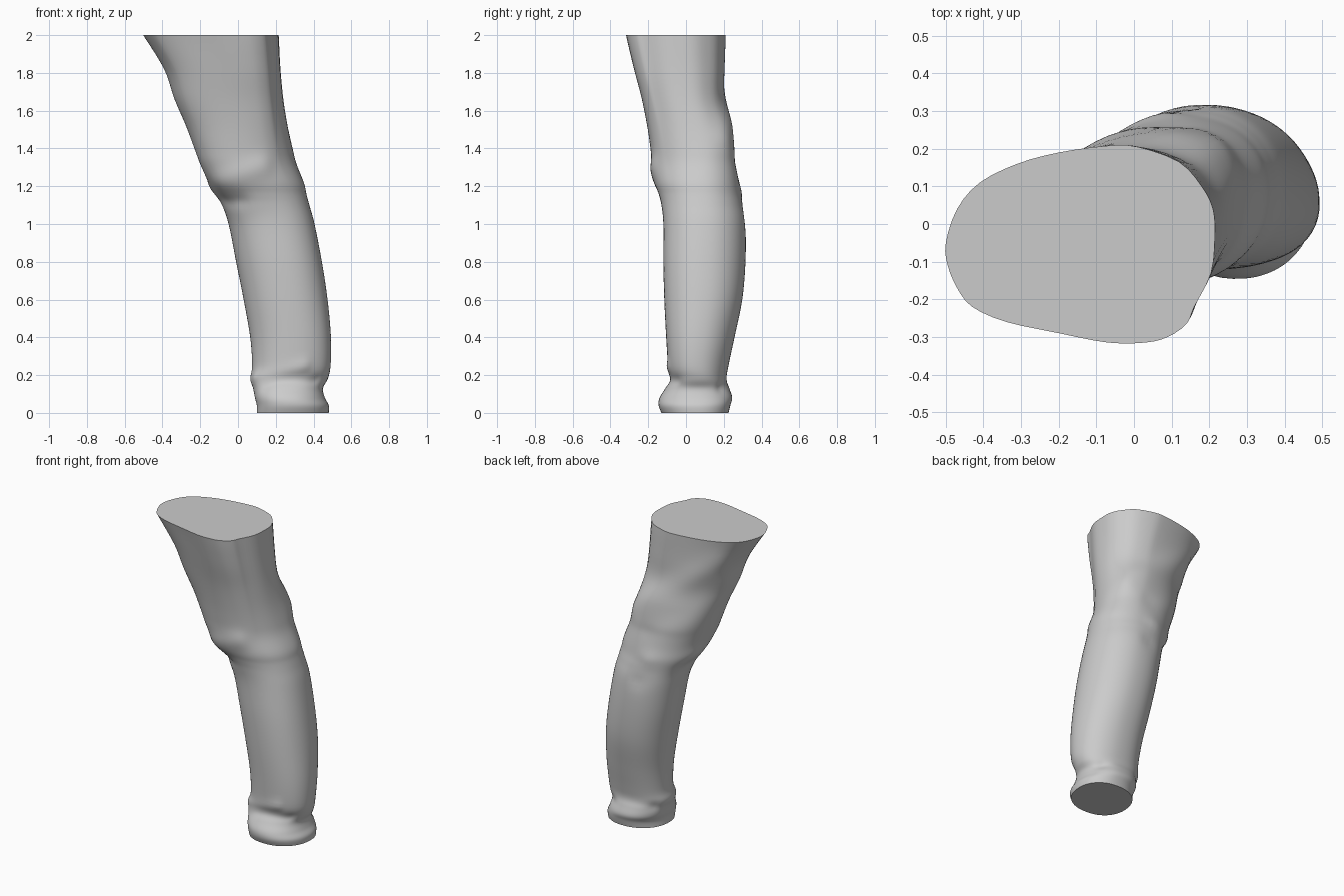
import bpy, bmesh, math
from mathutils import Vector

# Leg profile: height, left x, right x, front y, back y, skew of the oval
PROFILE = [
    (0.00, 0.10, 0.48, -0.13, 0.225, -0.08), (0.04, 0.10, 0.48, -0.145, 0.235, -0.08),
    (0.08, 0.09, 0.46, -0.14, 0.245, -0.06), (0.13, 0.08, 0.45, -0.11, 0.23, -0.04),
    (0.18, 0.065, 0.475, -0.085, 0.215, 0), (0.25, 0.075, 0.49, -0.095, 0.225, 0.06),
    (0.40, 0.065, 0.492, -0.105, 0.257, 0.07), (0.60, 0.03, 0.474, -0.115, 0.298, 0.06),
    (0.80, -0.01, 0.444, -0.12, 0.315, 0.06), (1.00, -0.05, 0.405, -0.12, 0.315, 0.04),
    (1.10, -0.09, 0.378, -0.13, 0.30, 0), (1.16, -0.125, 0.362, -0.145, 0.288, -0.04),
    (1.22, -0.155, 0.348, -0.165, 0.28, -0.08), (1.32, -0.20, 0.308, -0.18, 0.27, -0.14),
    (1.40, -0.23, 0.288, -0.19, 0.267, -0.14), (1.52, -0.275, 0.262, -0.208, 0.243, -0.1),
    (1.66, -0.335, 0.24, -0.235, 0.203, -0.05), (1.82, -0.39, 0.225, -0.275, 0.204, 0),
    (2.00, -0.50, 0.215, -0.315, 0.208, 0)]

# Outline of the top opening
TOP = [(0.215, -0.03), (0.21, 0.04), (0.18, 0.10), (0.12, 0.165), (0.01, 0.205),
       (-0.07, 0.208), (-0.20, 0.19), (-0.31, 0.16), (-0.41, 0.11), (-0.47, 0.04),
       (-0.50, -0.05), (-0.495, -0.11), (-0.47, -0.17), (-0.43, -0.22),
       (-0.34, -0.26), (-0.20, -0.29), (-0.07, -0.315), (0.03, -0.315),
       (0.09, -0.30), (0.14, -0.265), (0.16, -0.22), (0.205, -0.13)]

# Cloth folds: start, end, height (negative is a crease), width
FOLDS = [
    ((-0.32, 0.15, 1.84), (0.22, 0.20, 1.46), 0.014, 0.07),
    ((-0.28, 0.13, 1.62), (0.10, 0.25, 1.36), -0.012, 0.08),
    ((-0.14, 0.10, 1.20), (0.08, 0.27, 1.17), 0.012, 0.05),
    ((-0.10, 0.10, 1.12), (0.14, 0.29, 1.02), -0.012, 0.05),
    ((-0.09, -0.05, 1.11), (0.0, -0.12, 1.12), -0.016, 0.05),
    ((-0.10, -0.13, 1.22), (0.12, -0.17, 1.30), 0.014, 0.06),
    ((0.10, -0.02, 0.19), (0.35, -0.09, 0.25), 0.01, 0.03),
    ((0.14, -0.08, 0.14), (0.42, -0.05, 0.17), -0.008, 0.025),
    ((0.12, 0.16, 0.15), (0.40, 0.18, 0.13), -0.01, 0.03)]


def catmull(p0, p1, p2, p3, t):
    return 0.5 * (2 * p1 + (p2 - p0) * t + (2 * p0 - 5 * p1 + 4 * p2 - p3) * t * t
                  + (3 * p1 - p0 - 3 * p2 + p3) * t ** 3)


def smooth_list(pts, steps, closed):
    pts, n, out = [Vector(p) for p in pts], len(pts), []
    get = lambda i: pts[i % n] if closed else pts[max(0, min(n - 1, i))]
    for i in range(n if closed else n - 1):
        out += [catmull(get(i - 1), get(i), get(i + 1), get(i + 2), k / steps)
                for k in range(steps)]
    return out if closed else out + [pts[-1]]


def fold_offset(p):
    total = 0
    for a, b, height, width in FOLDS:
        a, d = Vector(a), Vector(b) - Vector(a)
        t = max(0, min(1, (p - a).dot(d) / d.length_squared))
        total += height * math.exp(-((p - a - d * t).length / width) ** 2)
    return total


# Top outline scaled to a unit box, blended into a full oval lower down
outline = [((x + 0.1425) / 0.3575, (y + 0.0535) / 0.2615) for x, y in smooth_list(TOP, 3, True)]


def section_point(x, y, blend, skew):
    a = math.atan2(y, x)
    c, s = math.cos(a), math.sin(a)
    ox, oy = (math.copysign(abs(v) ** 0.92, v) for v in (c, s))
    ox = (ox - skew * oy) / math.sqrt(1 + skew * skew)
    return ox + (x - ox) * blend, oy + (y - oy) * blend


# Trouser leg lofted through the sections
bm = bmesh.new()
rings = []
for z, x0, x1, y0, y1, skew in smooth_list(PROFILE, 5, False):
    blend = max(0, min(1, (z - 1.2) / 0.75))
    centre = Vector(((x0 + x1) / 2, (y0 + y1) / 2, z))
    ring = []
    for ux, uy in outline:
        sx, sy = section_point(ux, uy, blend, skew)
        p = centre + Vector((sx * (x1 - x0) / 2, sy * (y1 - y0) / 2, 0))
        p += (p - centre).normalized() * fold_offset(p)
        ring.append(bm.verts.new(p))
    rings.append(ring)
for low, high in zip(rings, rings[1:]):
    for i in range(len(low)):
        j = (i + 1) % len(low)
        bm.faces.new((low[i], low[j], high[j], high[i]))

# Flat end caps
bm.faces.new(rings[-1])
bm.faces.new(list(reversed(rings[0])))
bmesh.ops.recalc_face_normals(bm, faces=bm.faces)
mesh = bpy.data.meshes.new("trouser_leg")
bm.to_mesh(mesh)
bm.free()
leg = bpy.data.objects.new("trouser_leg", mesh)
bpy.context.collection.objects.link(leg)
bpy.context.view_layer.objects.active = leg
leg.select_set(True)
bpy.ops.object.shade_smooth_by_angle(angle=math.radians(40))
